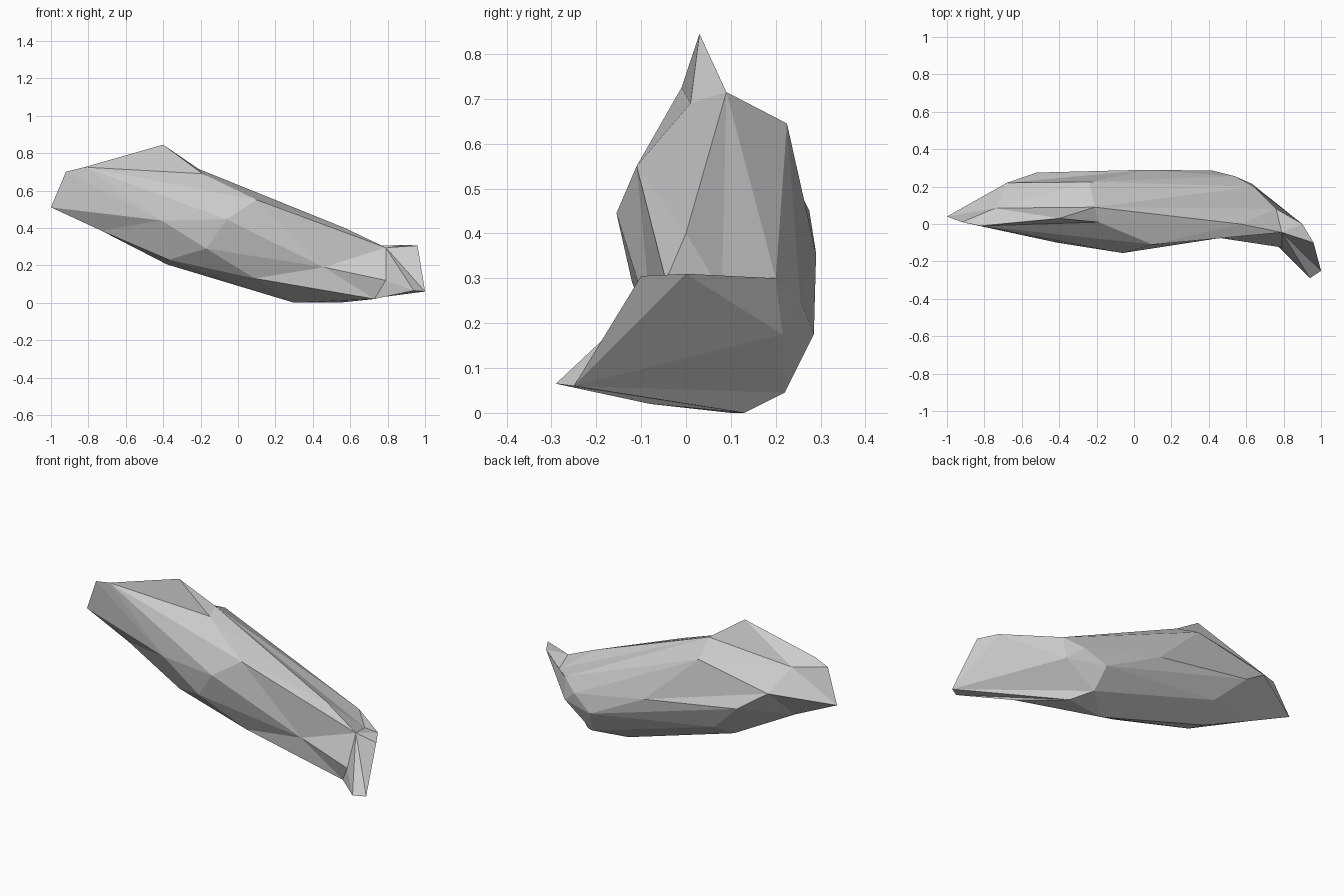
import bpy
import bmesh
from math import atan2, cos, sin, sqrt
from mathutils import Vector

# Remove only the default cube
default_cube = bpy.data.objects.get("Cube")
if default_cube:
    bpy.data.objects.remove(default_cube, do_unlink=True)

# Corner points of the rock, grouped by region
crest = [(-.92, .01, .70), (-.82, -.01, .725), (-.4, .03, .845), (-.19, .01, .69),
         (-.21, .09, .715), (.1, -.11, .55), (.57, 0, .4)]
back_side = [(-.74, .085, .68), (-.68, .22, .56), (-.24, .225, .645), (-.52, .275, .45),
             (.07, .29, .355), (.42, .285, .175), (.54, .255, .25),
             (.64, .2, .3), (.63, .215, .175), (-.34, .23, .28)]
underside = [(-.73, .04, .385), (-.38, .1, .205), (.3, .1, 0), (.54, .13, 0),
             (.45, .22, .045), (.73, -.08, .02)]
front_side = [(-.41, -.1, .44), (-.37, -.01, .23), (-.17, -.12, .29),
              (-.06, -.155, .445), (.09, -.05, .13), (.46, -.075, .19)]
ends = [(-1, .04, .51), (.79, -.045, .295), (.76, .08, .27), (.79, -.125, .12),
        (.9, 0, .31), (.96, -.1, .305), (.94, -.29, .065), (1, -.25, .06)]


def spine(x):
    """Centre line of the rock: slopes down, then hooks forward at the end."""
    return .07 - .8 * max(0, x - .7), max(.18, min(.6, .37 - .34 * x))


def on_sphere(point):
    """Inflate a corner onto a ball, keeping its angle around the spine."""
    x, y, z = point
    centre_y, centre_z = spine(x)
    angle = atan2(z - centre_z, y - centre_y)
    radius = sqrt(max(0, 1 - x * x))
    return Vector((x, radius * cos(angle), radius * sin(angle)))


def faceted_shell(name, points, material):
    """Skin the inflated corners, then pull each one back to its real place."""
    bm = bmesh.new()
    targets = bm.verts.layers.float_vector.new("target")
    for point in points:
        vert = bm.verts.new(on_sphere(point))
        vert[targets] = Vector(point)
    bmesh.ops.convex_hull(bm, input=bm.verts)
    for vert in bm.verts:
        vert.co = vert[targets]
    bm.verts.layers.float_vector.remove(targets)
    bmesh.ops.recalc_face_normals(bm, faces=bm.faces)
    mesh = bpy.data.meshes.new(name)
    bm.to_mesh(mesh)
    bm.free()
    mesh.materials.append(material)
    shell = bpy.data.objects.new(name, mesh)
    bpy.context.collection.objects.link(shell)
    return shell


# Plain stone grey
stone = bpy.data.materials.new("stone_grey")
stone.use_nodes = True
grey = (.6, .6, .6, 1)
stone.diffuse_color = grey
stone.node_tree.nodes["Principled BSDF"].inputs["Base Color"].default_value = grey

# Long, low rock with flat facets
faceted_shell("rock", crest + back_side + underside + front_side + ends, stone)
